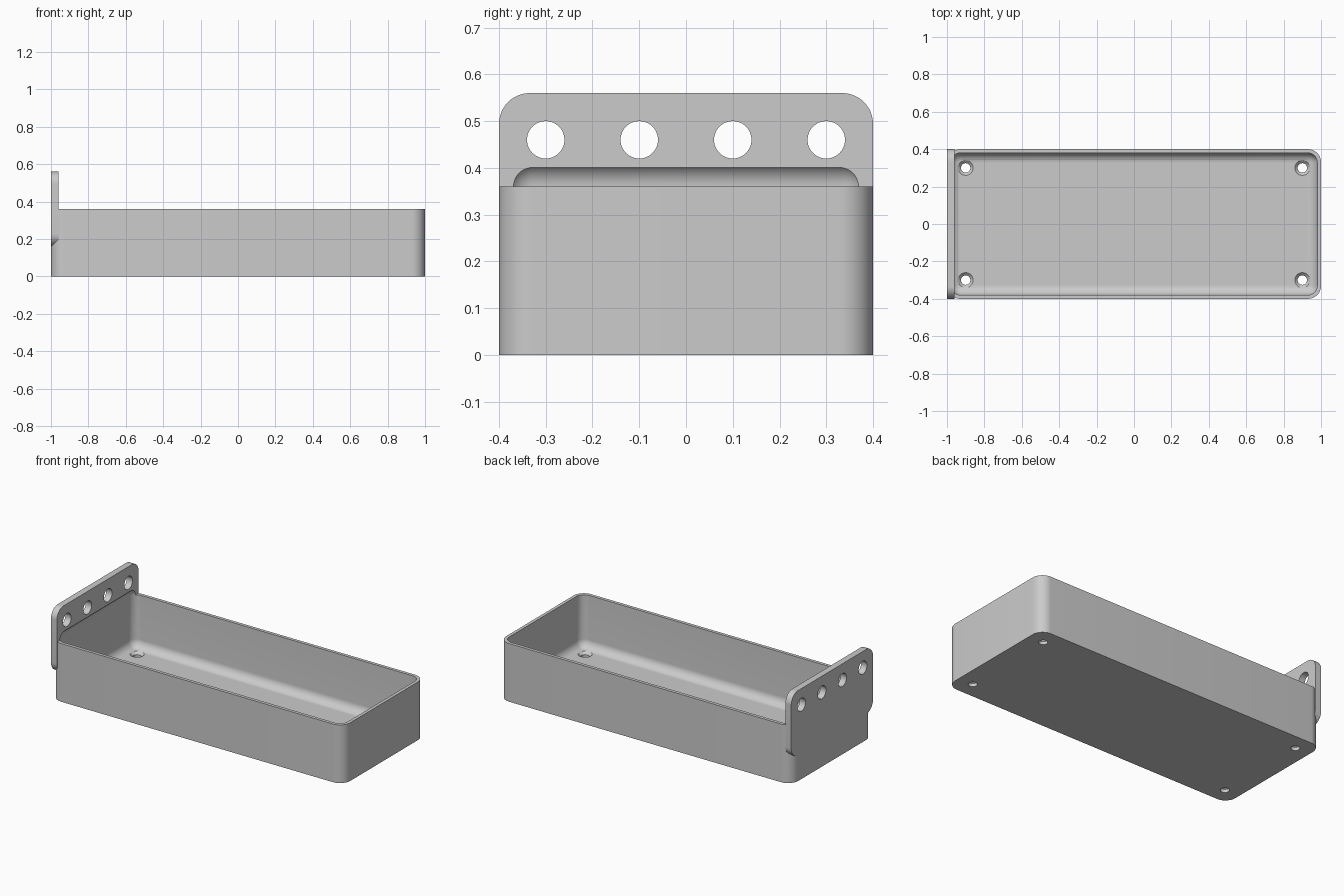
import bpy, bmesh, math
from mathutils import Matrix, Vector

cube = bpy.data.objects.get("Cube")
if cube:
    bpy.data.objects.remove(cube, do_unlink=True)

FLOOR = 0.035

grey = bpy.data.materials.new("light grey")
grey.use_nodes = True
grey.diffuse_color = (0.6, 0.6, 0.6, 1)
grey.node_tree.nodes["Principled BSDF"].inputs["Base Color"].default_value = (0.6, 0.6, 0.6, 1)


def add_object(name, bm):
    bmesh.ops.recalc_face_normals(bm, faces=bm.faces)
    mesh = bpy.data.meshes.new(name)
    bm.to_mesh(mesh)
    bm.free()
    mesh.materials.append(grey)
    ob = bpy.data.objects.new(name, mesh)
    bpy.context.collection.objects.link(ob)
    return ob


def rounded_box(name, low, high, radius, axis=None, segments=12):
    """Box with the edges along one axis rounded, or all edges if no axis."""
    low, high = Vector(low), Vector(high)
    bm = bmesh.new()
    bmesh.ops.create_cube(bm, size=1)
    size = high - low
    for v in bm.verts:
        v.co = (low + high) / 2 + Vector(a * b for a, b in zip(v.co, size))
    edges = [e for e in bm.edges if axis is None
             or abs((e.verts[0].co - e.verts[1].co)[axis]) > 1e-4]
    bmesh.ops.bevel(bm, geom=edges, offset=radius, segments=segments,
                    profile=0.5, affect='EDGES')
    return add_object(name, bm)


def drill(name, centre, r_low, r_high, depth, along_x=False):
    """Cylinder or cone cutter, along z or x."""
    bm = bmesh.new()
    turn = Matrix.Rotation(math.pi / 2, 4, 'Y') if along_x else Matrix()
    bmesh.ops.create_cone(bm, cap_ends=True, segments=48, radius1=r_low,
                          radius2=r_high, depth=depth,
                          matrix=Matrix.Translation(centre) @ turn)
    return add_object(name, bm)


def combine(target, tool, operation):
    mod = target.modifiers.new(operation.lower(), 'BOOLEAN')
    mod.operation = operation
    mod.solver = 'EXACT'
    mod.object = tool
    bpy.context.view_layer.objects.active = target
    bpy.ops.object.modifier_apply(modifier=mod.name)
    bpy.data.objects.remove(tool, do_unlink=True)


# Tray body and upright mounting plate
tray = rounded_box("tray", (-1, -0.4, 0), (1, 0.4, 0.36), 0.07, axis=2)
plate = rounded_box("mounting_plate", (-1, -0.4, 0.16), (-0.96, 0.4, 0.56), 0.066, axis=0)
combine(tray, plate, 'UNION')

# Hollow with rounded edges, reaching a little way up into the plate
hollow = rounded_box("hollow", (-0.98, -0.38, FLOOR), (0.98, 0.38, 0.412), 0.052)
combine(tray, hollow, 'DIFFERENCE')

# Row of holes in the plate
for y in (-0.3, -0.1, 0.1, 0.3):
    combine(tray, drill("plate_hole", (-0.98, y, 0.46), 0.04, 0.04, 0.2, True), 'DIFFERENCE')

# Countersunk screw holes in the floor
for x in (-0.9, 0.9):
    for y in (-0.3, 0.3):
        combine(tray, drill("screw_hole", (x, y, 0), 0.025, 0.025, 0.15), 'DIFFERENCE')
        combine(tray, drill("countersink", (x, y, FLOOR - 0.005), 0.025, 0.045, 0.02), 'DIFFERENCE')

# Smooth shading with crisp edges
bpy.ops.object.select_all(action='DESELECT')
tray.select_set(True)
bpy.context.view_layer.objects.active = tray
bpy.ops.object.shade_smooth_by_angle(angle=math.radians(30))
